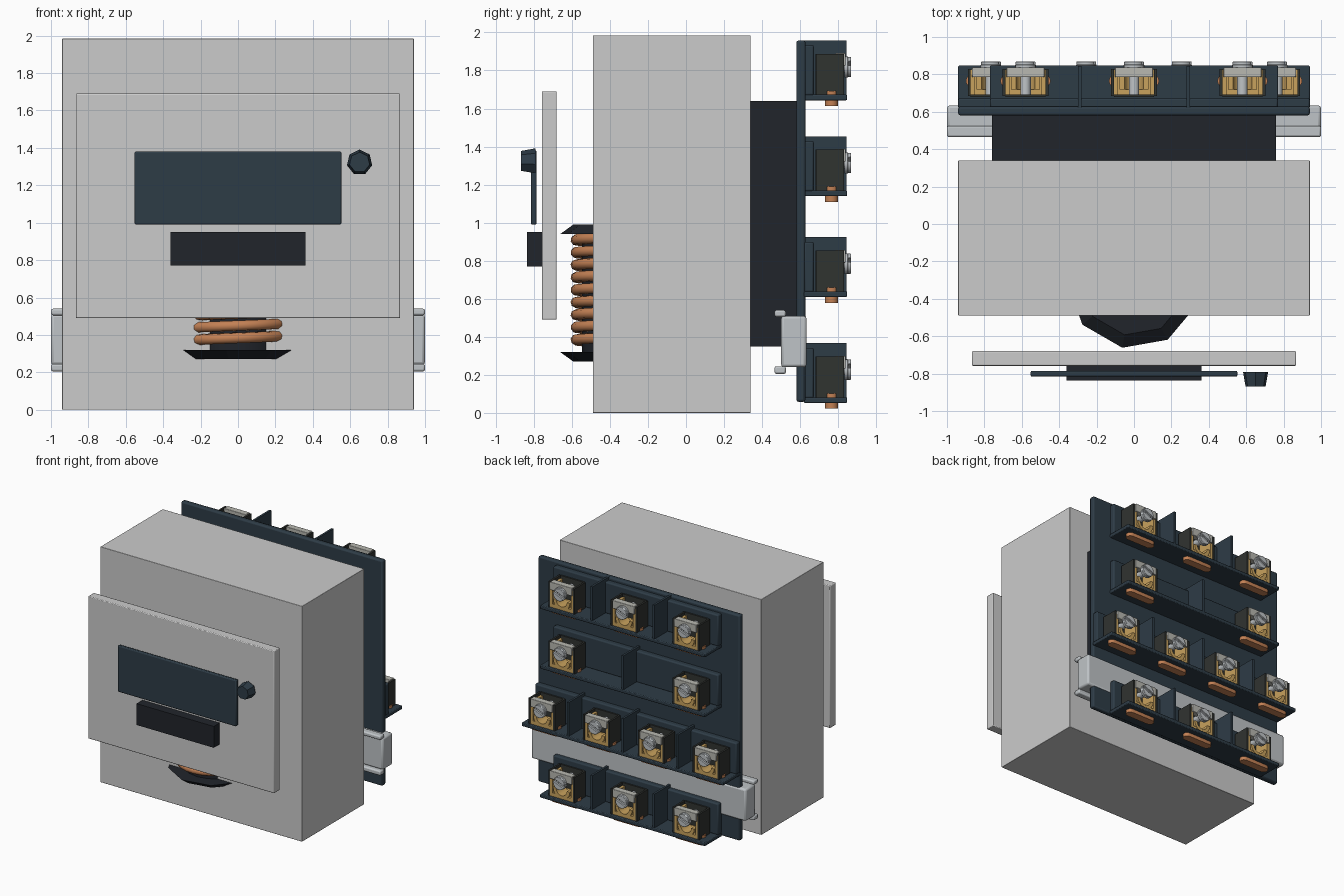
import bpy, bmesh
from math import sin, cos, pi, radians
from mathutils import Matrix

if "Cube" in bpy.data.objects:
    bpy.data.objects.remove(bpy.data.objects["Cube"])


def mat(name, r, g, b):
    m = bpy.data.materials.new(name)
    m.diffuse_color = (r, g, b, 1)
    m.use_nodes = True
    m.node_tree.nodes["Principled BSDF"].inputs["Base Color"].default_value = m.diffuse_color
    return m


SHELL = mat("shell_grey", .56, .57, .54)
BLUE = mat("dark_blue", .027, .045, .062)
BLACK = mat("black_plastic", .015, .018, .024)
STEEL = mat("steel", .52, .55, .57)
PLATE = mat("plate_grey", .48, .48, .44)
BRASS = mat("brass", .58, .36, .11)
COPPER = mat("copper", .55, .22, .09)
CAGE = mat("cage_dark", .03, .033, .03)


def finish(bm, name, material, bevel=0, smooth=False):
    bmesh.ops.recalc_face_normals(bm, faces=bm.faces)
    me = bpy.data.meshes.new(name)
    bm.to_mesh(me)
    bm.free()
    ob = bpy.data.objects.new(name, me)
    bpy.context.collection.objects.link(ob)
    me.materials.append(material)
    if bevel:
        mod = ob.modifiers.new("bevel", 'BEVEL')
        mod.width, mod.segments = bevel, 2
    if smooth or bevel:
        bpy.ops.object.select_all(action='DESELECT')
        ob.select_set(True)
        bpy.context.view_layer.objects.active = ob
        bpy.ops.object.shade_smooth_by_angle(angle=radians(35))
    return ob


def boxes(name, material, spans, bevel=0):
    """Each span is (x0, x1, y0, y1, z0, z1); all go into one object."""
    bm = bmesh.new()
    for x0, x1, y0, y1, z0, z1 in spans:
        m = Matrix.Translation(((x0 + x1) / 2, (y0 + y1) / 2, (z0 + z1) / 2))
        bmesh.ops.create_cube(bm, size=1, matrix=m @ Matrix.Diagonal((x1 - x0, y1 - y0, z1 - z0, 1)))
    return finish(bm, name, material, bevel)


def box(name, material, x, y0, y1, z0, z1, bevel=0):
    return boxes(name, material, [(-x, x, y0, y1, z0, z1)], bevel)


def prism(name, material, outlines, axis, a, b, bevel=0):
    """Extrude 2D outlines along y (points x,z) or z (points x,y)."""
    bm = bmesh.new()
    for pts in outlines:
        rings = [[bm.verts.new((u, t, v) if axis == 'Y' else (u, v, t)) for u, v in pts] for t in (a, b)]
        n = len(pts)
        bm.faces.new(rings[0])
        bm.faces.new(rings[1])
        for i in range(n):
            bm.faces.new((rings[0][i], rings[0][(i + 1) % n], rings[1][(i + 1) % n], rings[1][i]))
    return finish(bm, name, material, bevel, True)


def cone(name, material, sides, r0, r1, depth, matrix, smooth=False):
    bm = bmesh.new()
    bmesh.ops.create_cone(bm, cap_ends=True, segments=sides, radius1=r0, radius2=r1,
                          depth=depth, matrix=matrix)
    return finish(bm, name, material, 0, smooth)


def arc(cx, cy, r, a0, a1, n):
    return [(cx + r * cos(radians(a0 + (a1 - a0) * i / n)), cy + r * sin(radians(a0 + (a1 - a0) * i / n)))
            for i in range(n + 1)]


# Housing, front panel and its fittings
box("housing", SHELL, .94, -.49, .34, 0, 1.985, .003)
box("front_panel", SHELL, .867, -.758, -.68, .49, 1.69, .006)
box("display_plate", BLUE, .553, -.816, -.785, .99, 1.38, .008)
box("switch_block", BLACK, .36, -.837, -.758, .77, .95)
cone("knob", BLUE, 7, .069, .055, .078,
     Matrix.Translation((.65, -.829, 1.322)) @ Matrix.Rotation(pi / 2, 4, 'X'))

# Wound spool behind the front panel
CY = -.307
turn = Matrix.Rotation(radians(-110), 4, 'Z')
for name, z, r0, r1 in (("lower_flange", .295, .29, .36), ("upper_flange", .965, .36, .29)):
    cone(name, BLACK, 9, r0, r1, .05, Matrix.Translation((0, CY, z)) @ turn)
cone("spool_core", BLACK, 16, .24, .24, .64, Matrix.Translation((0, CY, .63)), True)
cu = bpy.data.curves.new("coil", 'CURVE')
cu.dimensions = '3D'
cu.bevel_depth, cu.bevel_resolution, cu.use_fill_caps = .029, 2, True
sp = cu.splines.new('POLY')
turns, steps = 9, 28
sp.points.add(turns * steps)
for i, p in enumerate(sp.points):
    a = 2 * pi * i / steps
    p.co = (.271 * cos(a), CY + .271 * sin(a), .335 + .59 * i / (turns * steps), 1)
cu.materials.append(COPPER)
bpy.context.collection.objects.link(bpy.data.objects.new("coil", cu))

# Rear spacer, terminal board and mounting rail
box("rear_spacer", BLACK, .76, .34, .59, .35, 1.64)
box("terminal_board", BLUE, .94, .58, .628, .058, 1.958, .012)
box("rail_web", STEEL, 1, .5, .634, .24, .51, .015)
boxes("rail_lips", STEEL, [(-1, 1, .465, .525, .205, .245), (-1, 1, .465, .525, .505, .54)], .01)

# One terminal, with its origin on the shelf top
parts = [
    boxes("clamp_cage", CAGE, [(-.123, -.108, .685, .83, 0, .215), (.108, .123, .685, .83, 0, .215),
                               (-.108, .108, .68, .692, 0, .215)]),
    boxes("brass_frame", BRASS, [(-.108, -.085, .692, .826, 0, .19), (.085, .108, .692, .826, 0, .19),
                                 (-.085, .085, .692, .826, 0, .03)]),
    prism("wire_saddle", BRASS, [arc(0, .08, .078, 180, 360, 12) + arc(0, .08, .05, 360, 180, 12)],
          'Y', .72, .83),
    boxes("clamp_plate", PLATE, [(-.102, .102, .785, .838, .15, .218)], .004),
    prism("screw_shank", STEEL, [arc(0, .145, .028, 0, 337.5, 15)], 'Y', .692, .84),
    prism("screw_washer", STEEL, [arc(0, .145, .055, 0, 345, 23)], 'Y', .832, .852, .003),
    prism("screw_head", STEEL, [arc(0, .145, .053, 35, 215 - 24, 12), arc(0, .145, .053, 215, 395 - 24, 12)],
          'Y', .85, .868, .003),
    prism("copper_tongue", COPPER, [arc(.1, .765, .034, -90, 90, 8) + arc(-.1, .765, .034, 90, 270, 8)],
          'Z', -.06, .02),
]

# Terminal rows: top height, half width, terminal positions, divider positions
rows = [(1.958, .77, (-.58, 0, .58), (-.29, .29)),
        (1.454, .77, (-.58, .58), (0,)),
        (.924, .94, (-.765, -.255, .255, .765), (-.51, 0, .51)),
        (.367, .77, (-.58, 0, .58), (-.29, .29))]
spots = []
for k, (top, w, xs, divs) in enumerate(rows, 1):
    base = top - .285
    box(f"row_{k}_shelf", BLUE, w, .62, .847, base - .03, base, .006)
    box(f"row_{k}_back", BLUE, w, .62, .672, base - .005, top - .025, .01)
    boxes(f"row_{k}_dividers", BLUE, [(d - .009, d + .009, .62, .845, base - .005, top) for d in divs])
    spots += [(x, 0, base) for x in xs]

# Repeat the terminal at every position
for part in parts:
    part.location = spots[0]
    for s in spots[1:]:
        c = part.copy()
        c.location = s
        bpy.context.collection.objects.link(c)
